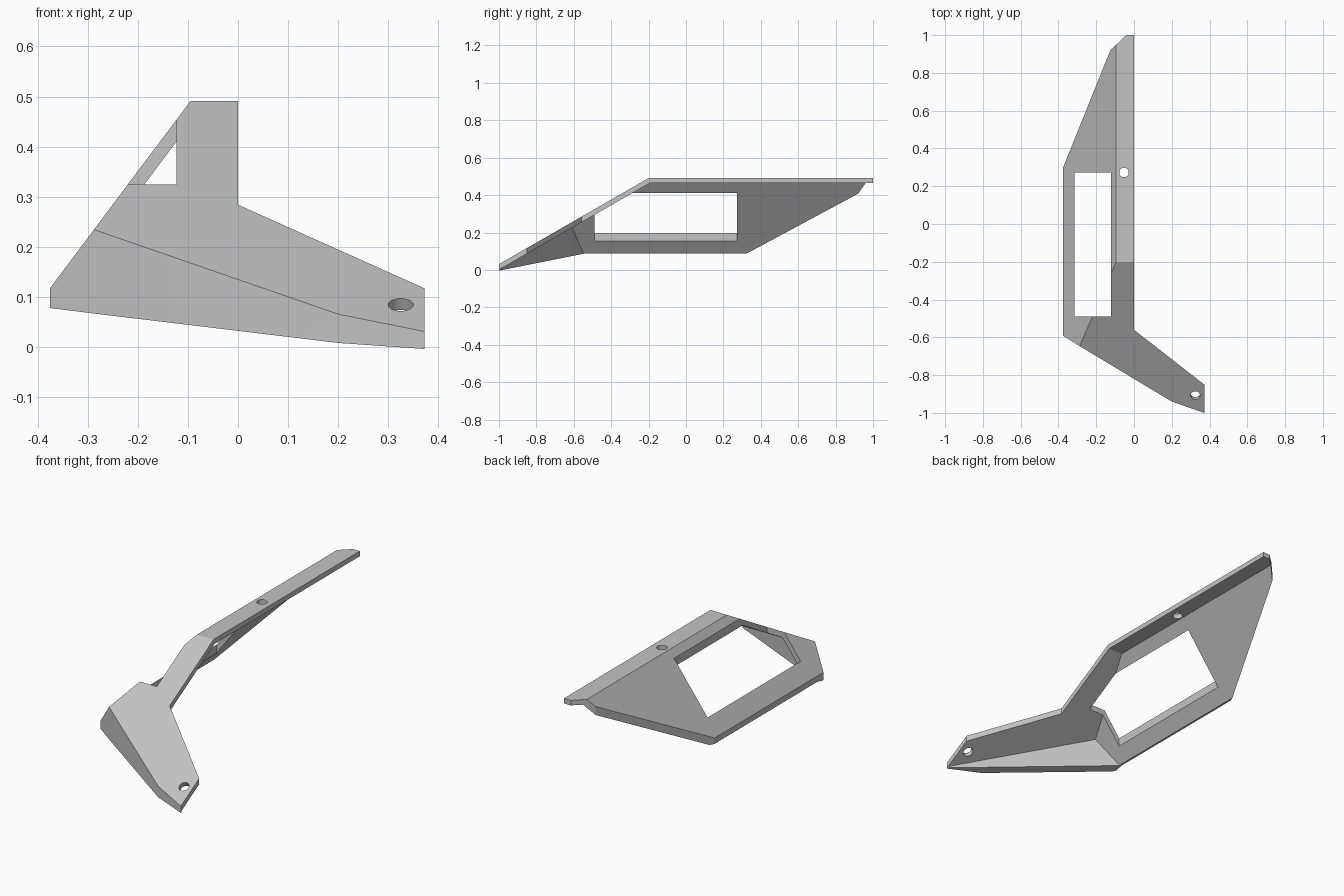
import bpy, bmesh, math
from mathutils import Vector, Matrix

if "Cube" in bpy.data.objects:
    bpy.data.objects.remove(bpy.data.objects["Cube"], do_unlink=True)

grey = bpy.data.materials.new("plain grey")
grey.use_nodes = True
colour = (0.55, 0.55, 0.55, 1)
grey.diffuse_color = colour
grey.node_tree.nodes["Principled BSDF"].inputs["Base Color"].default_value = colour


def finish(bm, name):
    bmesh.ops.recalc_face_normals(bm, faces=bm.faces)
    mesh = bpy.data.meshes.new(name)
    bm.to_mesh(mesh)
    bm.free()
    mesh.materials.append(grey)
    obj = bpy.data.objects.new(name, mesh)
    bpy.context.collection.objects.link(obj)
    return obj


def prism(name, outline, low=-1, high=2):
    """Upright prism over a flat outline."""
    bm = bmesh.new()
    face = bm.faces.new([bm.verts.new((x, y, low)) for x, y in outline])
    top = bmesh.ops.extrude_face_region(bm, geom=[face])["geom"]
    bmesh.ops.translate(bm, vec=(0, 0, high - low),
                        verts=[v for v in top if isinstance(v, bmesh.types.BMVert)])
    return finish(bm, name)


def wedge(name, planes):
    """Large block trimmed by planes given as (point, outward normal)."""
    bm = bmesh.new()
    bmesh.ops.create_cube(bm, size=6)
    for point, normal in planes:
        bmesh.ops.bisect_plane(bm, geom=bm.verts[:] + bm.edges[:] + bm.faces[:],
                               plane_co=point, plane_no=normal, clear_outer=True)
        bmesh.ops.holes_fill(bm, edges=bm.edges[:], sides=0)
    return finish(bm, name)


def drill(name, centre, tilt):
    bm = bmesh.new()
    bmesh.ops.create_cone(bm, cap_ends=True, segments=32, radius1=0.025,
                          radius2=0.025, depth=0.2,
                          matrix=Matrix.Translation(centre) @ Matrix.Rotation(tilt, 4, "X"))
    return finish(bm, name)


def carve(obj, tool, operation="DIFFERENCE"):
    mod = obj.modifiers.new("carve", "BOOLEAN")
    mod.operation, mod.object, mod.solver = operation, tool, "EXACT"
    bpy.context.view_layer.objects.active = obj
    bpy.ops.object.modifier_apply(modifier=mod.name)
    bpy.data.objects.remove(tool, do_unlink=True)


# Plan outline of the whole folded bracket
bracket = prism("folded_bracket", [
    (-0.04, 1), (0, 1), (0, -0.56), (0.372, -0.85), (0.372, -1), (0.2, -0.94),
    (-0.29, -0.645), (-0.375, -0.592), (-0.375, 0.3), (-0.125, 0.92)])

# Outer surfaces: flat flange, sloping front plate, sloping side web
thickness = 0.0262
up = Vector((0, 0, 1))
front = Vector((0, -0.575, 1)).normalized()
side = Vector((-1.332, 0, 1)).normalized()
corner = Vector((-0.095, -0.2, 0.491))
sheets = [(corner, n) for n in (up, front, side)]
carve(bracket, wedge("outer_form", sheets), "INTERSECT")

# Hollow underside, leaving a thicker upright wall below the front plate
inner = [(p - n * thickness, n) for p, n in sheets]
inner.append((Vector((-0.375, -0.541, 0)), Vector((-0.605, -1, 0))))
carve(bracket, wedge("hollow", inner))

# Trim the lower rim of the wall and web
carve(bracket, wedge("rim_trim", [
    (Vector((0, 0, 0.088)), up),
    (Vector((0, -0.54, 0.088)), Vector((0, -0.2, 1)))]))

# Window in the web and the two screw holes
carve(bracket, prism("window", [(-0.315, -0.49), (-0.123, -0.49),
                                (-0.123, 0.273), (-0.315, 0.273)]))
carve(bracket, drill("flange_hole", (-0.053, 0.273, 0.48), 0))
carve(bracket, drill("plate_hole", (0.325, -0.905, 0.08), math.atan(0.575)))

bpy.ops.object.select_all(action="DESELECT")
bracket.select_set(True)
bpy.context.view_layer.objects.active = bracket
bpy.ops.object.shade_smooth_by_angle(angle=math.radians(20))
